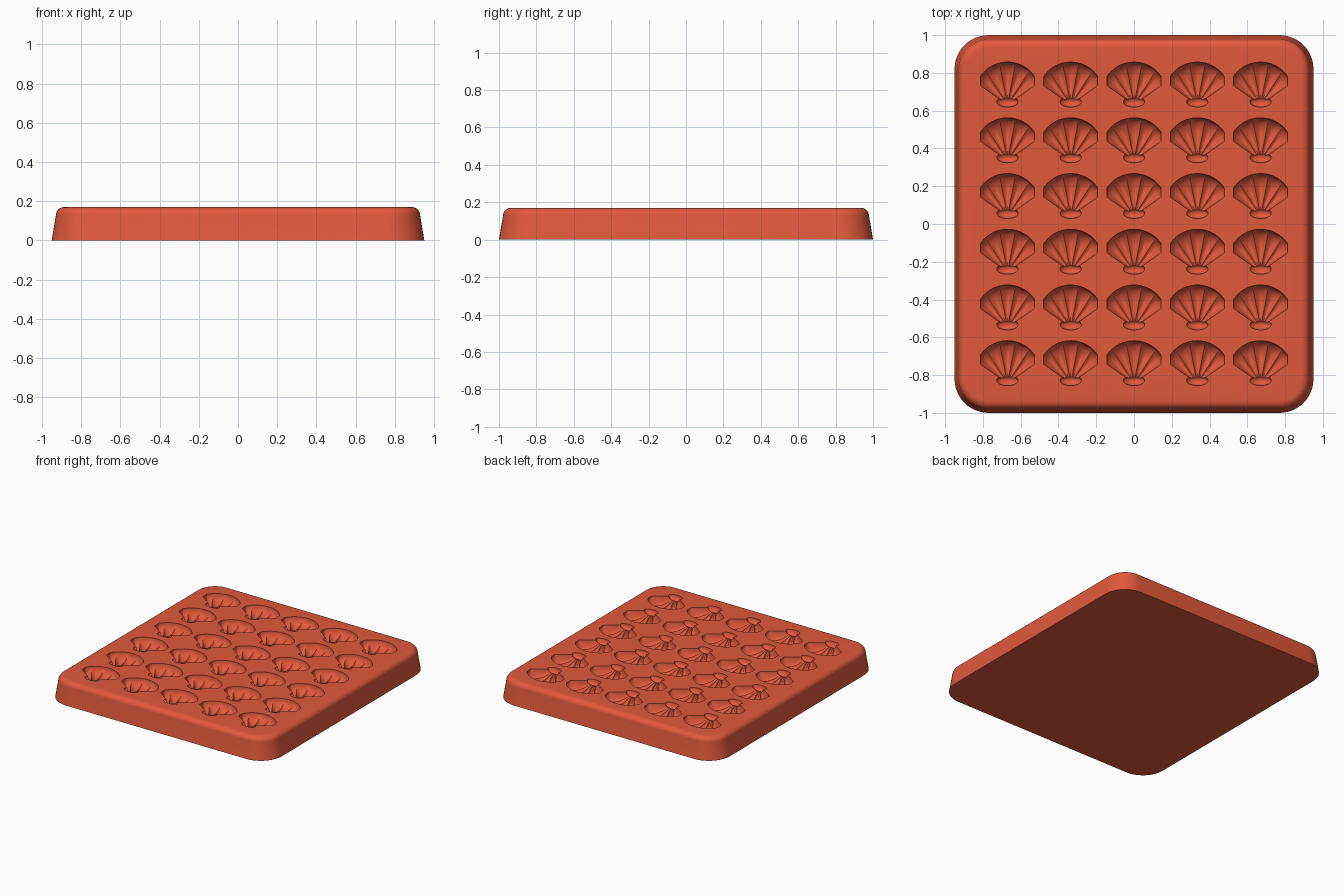
import bpy, bmesh, math
from mathutils import Matrix

cube = bpy.data.objects.get("Cube")
if cube:
    bpy.data.objects.remove(cube, do_unlink=True)

HEIGHT = 0.17
STEP_X, STEP_Y = 0.335, 0.295
COLS, ROWS = 5, 6
FIRST = (-0.67, -0.828)          # hinge of the first cavity

red = bpy.data.materials.new("terracotta red")
red.use_nodes = True
colour = (0.75, 0.1, 0.045, 1)
red.diffuse_color = colour
red.node_tree.nodes["Principled BSDF"].inputs["Base Color"].default_value = colour


def finish(bm, name):
    bmesh.ops.recalc_face_normals(bm, faces=bm.faces)
    mesh = bpy.data.meshes.new(name)
    bm.to_mesh(mesh)
    bm.free()
    mesh.materials.append(red)
    obj = bpy.data.objects.new(name, mesh)
    bpy.context.collection.objects.link(obj)
    return obj


def rounded_ring(bm, inset, z, steps=12):
    """Rounded rectangle of vertices, inset from the base outline."""
    radius = 0.18 - inset
    ring = []
    for k, (sx, sy) in enumerate([(1, 1), (-1, 1), (-1, -1), (1, -1)]):
        for i in range(steps + 1):
            a = math.pi / 2 * (k + i / steps)
            ring.append(bm.verts.new((sx * 0.77 + radius * math.cos(a),
                                      sy * 0.82 + radius * math.sin(a), z)))
    return ring


# Tray body: tapered wall, rounded upper edge, flat top and base
bm = bmesh.new()
levels = [(0, 0), (0.022, HEIGHT - 0.04)]
for i in range(1, 9):
    a = math.pi / 2 * i / 8
    levels.append((0.022 + 0.042 * (1 - math.cos(a)), HEIGHT - 0.04 * (1 - math.sin(a))))
rings = [rounded_ring(bm, *level) for level in levels]
for low, high in zip(rings, rings[1:]):
    for i in range(len(low)):
        j = (i + 1) % len(low)
        bm.faces.new((low[i], low[j], high[j], high[i]))
bm.faces.new(rings[0])
bm.faces.new(rings[-1])
tray = finish(bm, "shell_mould_tray")


def fan_radius(angle):
    """Distance from the fan's origin to its outline."""
    arc = 0.225 - 0.019 * (angle / math.radians(44)) ** 2
    return min(arc, 0.143 / max(abs(math.sin(angle)), 0.01))


def fan_depth(t, u):
    """Scooped depth with five flutes across the fan."""
    peak = 0.66
    along = math.sin(math.pi / 2 * t / peak) if t < peak else \
        math.sqrt(max(0, 1 - ((t - peak) / (1 - peak)) ** 2))
    across = max(0, 1 - u ** 4) ** 0.5
    flute = 0.72 + 0.28 * abs(math.sin(2.5 * math.pi * (u + 1)))
    return 0.003 + 0.07 * along * across * flute


# Fluted fan cutter
bm = bmesh.new()
rows = []
NU, NT = 50, 14
for i in range(NU + 1):
    u = 2 * i / NU - 1
    angle = u * math.radians(55)
    row = []
    for k in range(NT + 1):
        t = 0.12 + 0.88 * math.sin(math.pi / 2 * k / NT)
        r = t * fan_radius(angle)
        row.append(bm.verts.new((r * math.sin(angle), r * math.cos(angle) - 0.015,
                                 HEIGHT - fan_depth(t, u))))
    rows.append(row)
for a, b in zip(rows, rows[1:]):
    for k in range(NT):
        bm.faces.new((a[k], a[k + 1], b[k + 1], b[k]))
lid = bmesh.ops.extrude_face_region(bm, geom=bm.faces[:])["geom"]
for v in lid:
    if isinstance(v, bmesh.types.BMVert):
        v.co.z = HEIGHT + 0.03
fan = finish(bm, "fan_cutter")

# Oval hinge cutter
bm = bmesh.new()
bmesh.ops.create_uvsphere(bm, u_segments=28, v_segments=15, radius=1,
                          matrix=Matrix.Translation((0, 0, HEIGHT)) @
                          Matrix.Diagonal((0.057, 0.028, 0.035, 1)))
hinge = finish(bm, "hinge_cutter")

# Repeat the cutters over the tray and carve the cavities
bpy.context.view_layer.objects.active = tray
tray.select_set(True)
for cutter in (fan, hinge):
    cutter.location = (*FIRST, 0)
    cutter.hide_render = True
    for count, offset in ((COLS, (STEP_X, 0, 0)), (ROWS, (0, STEP_Y, 0))):
        array = cutter.modifiers.new("repeat", "ARRAY")
        array.count = count
        array.use_relative_offset = False
        array.use_constant_offset = True
        array.constant_offset_displace = offset
    cut = tray.modifiers.new("cavities", "BOOLEAN")
    cut.operation = "DIFFERENCE"
    cut.solver = "MANIFOLD"
    cut.object = cutter
    bpy.context.view_layer.update()
    bpy.ops.object.modifier_apply(modifier=cut.name)
for cutter in (fan, hinge):
    bpy.data.objects.remove(cutter, do_unlink=True)

bpy.ops.object.shade_smooth_by_angle(angle=math.radians(22))
